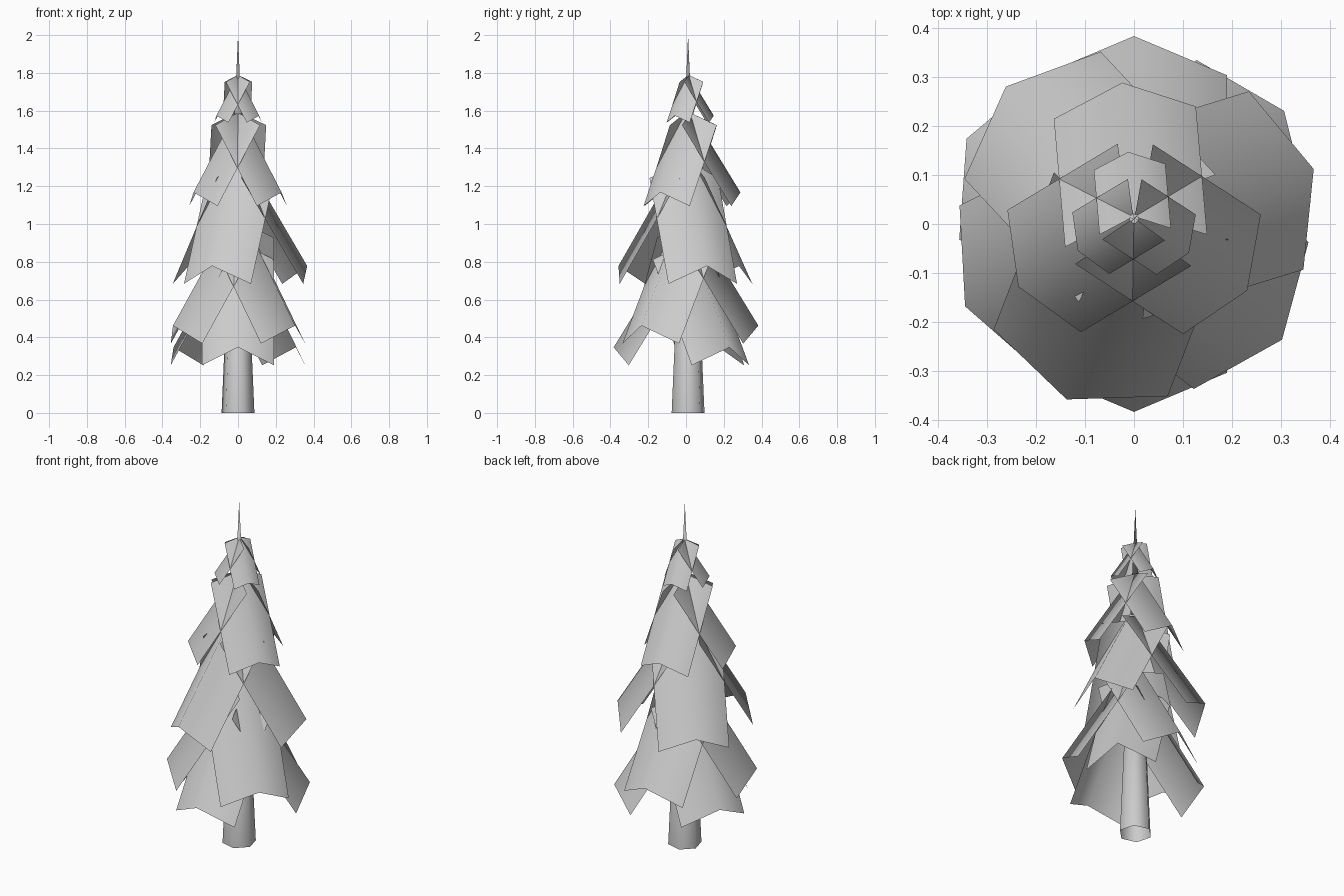
import bpy
from math import radians, sin, cos

if "Cube" in bpy.data.objects:
    bpy.data.objects.remove(bpy.data.objects["Cube"])


def add_mesh(name, verts, faces):
    mesh = bpy.data.meshes.new(name)
    mesh.from_pydata(verts, [], faces)
    for p in mesh.polygons:
        p.use_smooth = True
    ob = bpy.data.objects.new(name, mesh)
    bpy.context.collection.objects.link(ob)
    return ob


# Trunk: open six-sided taper running to a point
bpy.ops.mesh.primitive_cone_add(vertices=6, radius1=0.09, radius2=0.0, depth=2.0,
                                end_fill_type='NOTHING', location=(0, 0.011, 1.0),
                                rotation=(0, 0, radians(-45)))
trunk = bpy.context.object
trunk.name = "trunk"
bpy.ops.object.shade_smooth()


# Whorl: three roof-folded foliage sheets hung around the trunk
def whorl(name, z, yaws, s, cy, inset=0.0):
    """z = height of outer corners, s = size, cy = y of the axis, inset = pull inward"""
    verts, faces = [], []
    # local (outward, sideways, up): inner row then outer row
    sheet = [(-0.04, -0.19, 0.56), (0.04, 0, 0.655), (-0.04, 0.19, 0.56),
             (0.303, -0.19, 0.0), (0.383, 0, 0.095), (0.303, 0.19, 0.0)]
    for yaw in yaws:
        c, n = cos(radians(yaw)), sin(radians(yaw))
        b = len(verts)
        for o, w, u in sheet:
            o, w = o * s - inset, w * s
            verts.append((o * c - w * n, o * n + w * c + cy, u * s + z))
        faces += [(b, b + 3, b + 4, b + 1), (b + 1, b + 4, b + 5, b + 2)]
    return add_mesh(name, verts, faces)


# Foliage tiers from bottom to top
whorl("foliage_bottom", 0.252, (37, 153, 270), 1.0, 0.0)
whorl("foliage_lower", 0.367, (90, 206, 322), 1.0, 0.0)
whorl("foliage_middle", 0.683, (17, 133, 249), 1.0, 0.0)
whorl("foliage_upper", 1.095, (95, 211, 327), 0.765, 0.014, 0.018)
whorl("foliage_top", 1.537, (95, 211, 327), 0.385, 0.014, 0.014)
